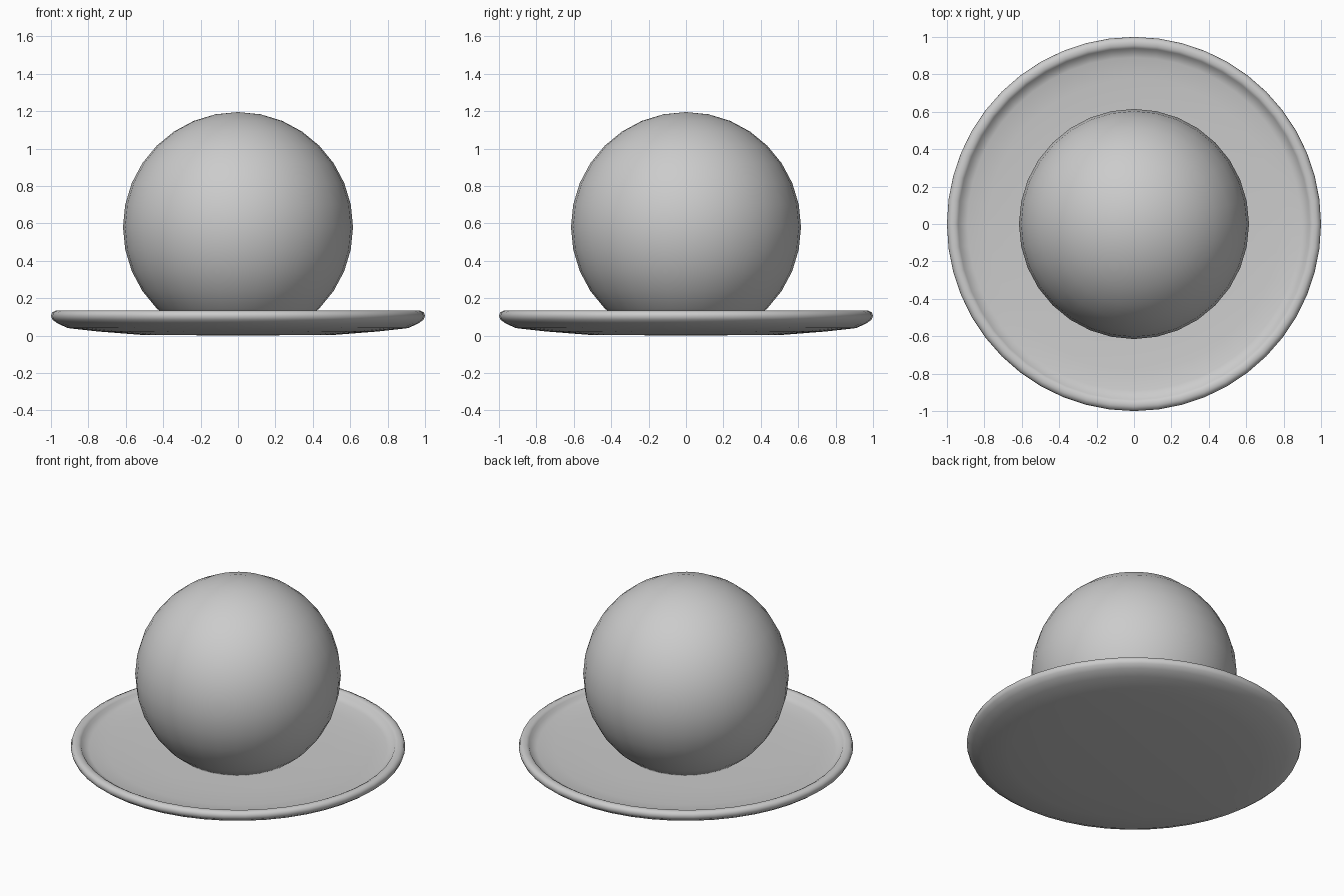
import bpy, bmesh, math

if "Cube" in bpy.data.objects:
    bpy.data.objects.remove(bpy.data.objects["Cube"])


def lathe(name, profile, segments):
    """Spin an (r, z) profile that starts and ends on the z axis."""
    bm = bmesh.new()
    verts = [bm.verts.new((r, 0, z)) for r, z in profile]
    edges = [bm.edges.new(p) for p in zip(verts, verts[1:])]
    bmesh.ops.spin(bm, geom=verts + edges, cent=(0, 0, 0), axis=(0, 0, 1),
                   angle=2 * math.pi, steps=segments, use_duplicate=False)
    bmesh.ops.remove_doubles(bm, verts=bm.verts, dist=1e-4)
    bmesh.ops.recalc_face_normals(bm, faces=bm.faces)
    mesh = bpy.data.meshes.new(name)
    bm.to_mesh(mesh)
    bm.free()
    obj = bpy.data.objects.new(name, mesh)
    bpy.context.collection.objects.link(obj)
    bpy.context.view_layer.objects.active = obj
    obj.select_set(True)
    bpy.ops.object.shade_smooth_by_angle(angle=math.radians(50))
    obj.select_set(False)
    return obj


# Shallow dish with a rounded raised lip
lathe("dish", [
    (0, 0), (0.52, 0.004), (0.75, 0.022), (0.91, 0.04), (0.965, 0.065),
    (0.992, 0.085), (1.0, 0.105), (0.994, 0.124), (0.975, 0.133),
    (0.955, 0.132), (0.94, 0.124), (0.93, 0.106), (0.89, 0.094),
    (0.78, 0.083), (0.55, 0.075), (0, 0.075)], 48)

# Ball with a flat underside seated in the dish
R, CZ, RINGS = 0.615, 0.58, 16
arc = [(R * math.sin(math.pi * i / RINGS), CZ + R * math.cos(math.pi * i / RINGS))
       for i in range(14)]
lathe("ball", arc + [(0, arc[-1][1])], 32)
